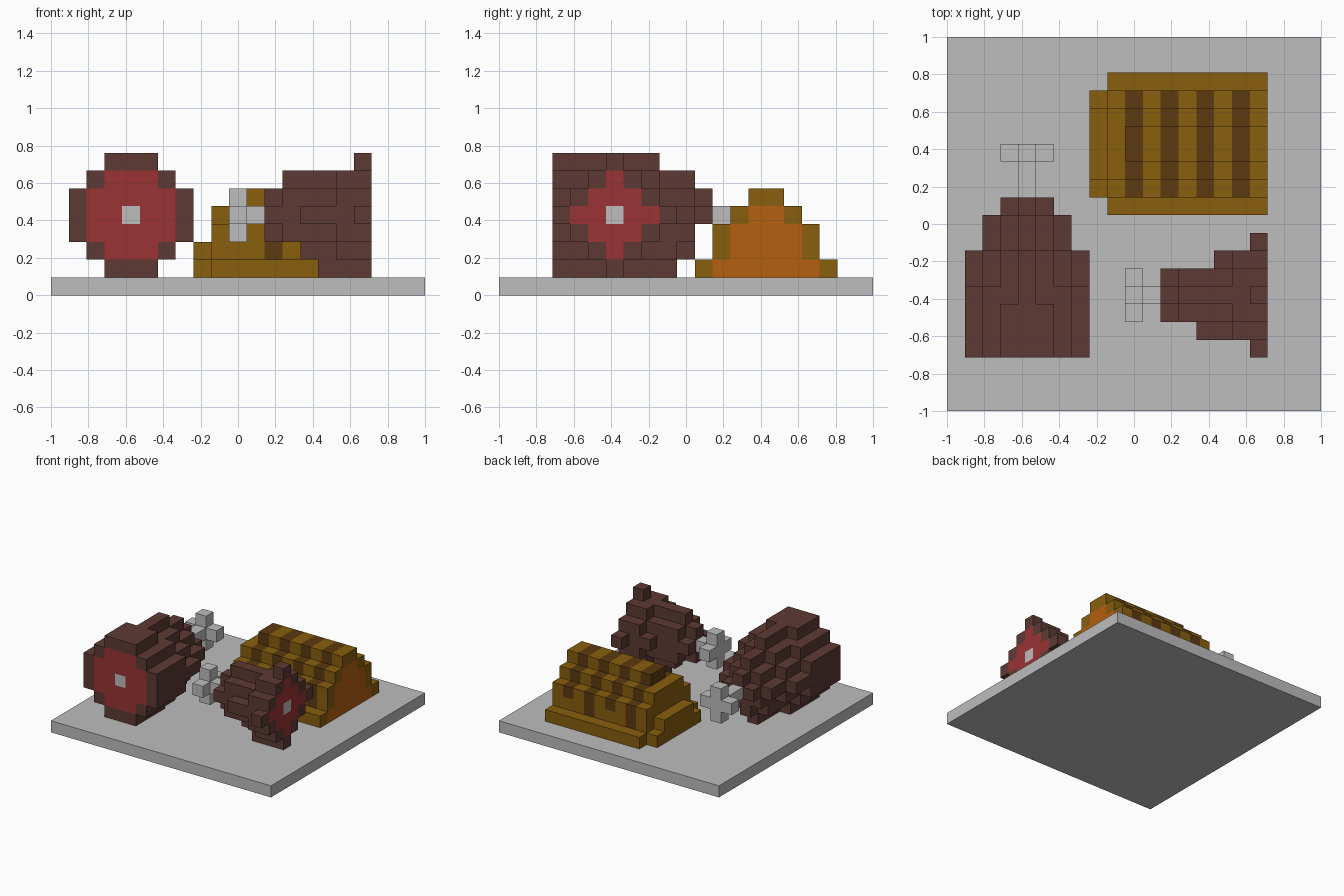
import bpy, bmesh, math
from mathutils import Vector

cube = bpy.data.objects.get("Cube")
if cube:
    bpy.data.objects.remove(cube, do_unlink=True)

U = 2 / 21  # one block


def srgb(r, g, b):
    f = lambda c: c / 12.92 if c <= 0.04045 else ((c + 0.055) / 1.055) ** 2.4
    return tuple(f(c / 255) for c in (r, g, b)) + (1.0,)


def material(name, rgb):
    m = bpy.data.materials.new(name)
    m.use_nodes = True
    col = srgb(*rgb)
    m.diffuse_color = col
    bsdf = next(n for n in m.node_tree.nodes if n.type == 'BSDF_PRINCIPLED')
    bsdf.inputs["Base Color"].default_value = col
    bsdf.inputs["Roughness"].default_value = 0.9
    return m


STONE = material("pale grey", (189, 189, 189))
SKIN = material("meat brown", (93, 58, 52))
FLESH = material("meat red", (155, 51, 51))
CRUST = material("crust gold", (136, 95, 13))
STRIPE = material("stripe brown", (93, 58, 16))
CRUMB = material("crumb orange", (181, 94, 16))


def block_object(name, cells):
    """Outer skin of a set of blocks; cells maps (i, j, k) to a material."""
    bm = bmesh.new()
    mats = []
    for c, mat in cells.items():
        if mat not in mats:
            mats.append(mat)
        for axis in range(3):
            for s in (-1, 1):
                n = list(c)
                n[axis] += s
                if tuple(n) in cells:
                    continue
                a, b = (axis + 1) % 3, (axis + 2) % 3
                ring = [(0, 0), (1, 0), (1, 1), (0, 1)][::s]
                verts = []
                for da, db in ring:
                    p = list(c)
                    p[axis] += (s + 1) // 2
                    p[a] += da
                    p[b] += db
                    verts.append(bm.verts.new(Vector(p) * U - Vector((1, 1, 0))))
                bm.faces.new(verts).material_index = mats.index(mat)
    bmesh.ops.remove_doubles(bm, verts=bm.verts, dist=U * 0.01)
    bmesh.ops.dissolve_limit(bm, angle_limit=math.radians(1), verts=bm.verts,
                             edges=bm.edges, delimit={'MATERIAL'})
    me = bpy.data.meshes.new(name)
    bm.to_mesh(me)
    bm.free()
    for m in mats:
        me.materials.append(m)
    ob = bpy.data.objects.new(name, me)
    bpy.context.collection.objects.link(ob)
    return ob


def ham(name, slices, place, red_rows, cut, extra=()):
    """Stack slices along the ham; each lists half widths for rows k = 1..7."""
    cells = {}
    for steps, rows in slices:
        for t in steps:
            for k, half in enumerate(rows, 1):
                for d in range(-half, half + 1):
                    red = t == cut and abs(d) <= red_rows[k - 1]
                    cells[place(t, d, k)] = FLESH if red else SKIN
    for c in extra:
        cells[c] = SKIN
    return cells


def bone(place, shaft, end):
    """Shaft through the ham with a plus shaped knob."""
    pts = [(t, 0, 4) for t in shaft]
    pts += [(end, 0, 4), (end, -1, 4), (end, 1, 4), (end, 0, 3), (end, 0, 5)]
    return {place(*p): STONE for p in pts}


# Base plate
block_object("base_plate", {(i, j, 0): STONE for i in range(21) for j in range(21)})

# Large ham, running front to back
along_y = lambda t, d, k: (4 + d, t, k)
large = ham("large_ham", [
    (range(3, 6), (1, 2, 3, 3, 3, 2, 1)),
    (range(6, 7), (1, 2, 3, 3, 3, 2, 0)),
    (range(7, 9), (0, 1, 2, 3, 2, 1, 0)),
    (range(9, 10), (0, 1, 1, 2, 1, 0, -1)),
    (range(10, 11), (-1, 0, 1, 2, 1, 0, -1)),
    (range(11, 12), (-1, -1, -1, 1, 0, -1, -1)),
], along_y, (-1, 1, 2, 2, 2, 1, -1), 3)
large_bone = bone(along_y, range(3, 14), 14)

# Small ham, running left to right
along_x = lambda t, d, k: (t, 6 + d, k)
small = ham("small_ham", [
    (range(12, 13), (-1, -1, 0, 1, 0, -1, -1)),
    (range(13, 14), (-1, -1, 1, 1, 1, 0, -1)),
    (range(14, 15), (-1, 0, 1, 1, 1, 0, -1)),
    (range(15, 16), (0, 0, 1, 2, 1, 0, -1)),
    (range(16, 17), (0, 1, 2, 2, 2, 1, -1)),
    (range(17, 18), (0, 1, 2, 3, 2, 1, 0)),
], along_x, (-1, 0, 1, 2, 1, 0, -1), 17, extra=[(14, 4, 4)])
small_bone = bone(along_x, range(11, 18), 10)

for name, meat, stick in (("large_ham", large, large_bone),
                          ("small_ham", small, small_bone)):
    block_object(name, {c: m for c, m in meat.items() if c not in stick})
    block_object(name + "_bone", stick)

# Bread loaf: first and last block across for each row, symmetric in depth
outer = {1: (11, 18), 2: (12, 17), 3: (12, 17), 4: (13, 16), 5: (14, 15)}
inner = {1: (12, 17), 2: (13, 16), 3: (13, 16), 4: (14, 15)}


def loaf_colour(i, j, k):
    if i == 17 and k in inner and inner[k][0] <= j <= inner[k][1]:
        return CRUMB
    if i in (10, 12, 14, 16):
        deep = (12, 16) if j < 14.5 else (10, 14)  # alternate stripes hang lower
        if k >= 3 or (k == 2 and i in deep):
            return STRIPE
    return CRUST


loaf = {}
for i in range(8, 18):
    profile = inner if i == 8 else outer
    top = {8: 2, 9: 4}.get(i, 5)
    for k in range(1, top + 1):
        for j in range(profile[k][0], profile[k][1] + 1):
            loaf[(i, j, k)] = loaf_colour(i, j, k)
block_object("bread_loaf", loaf)
